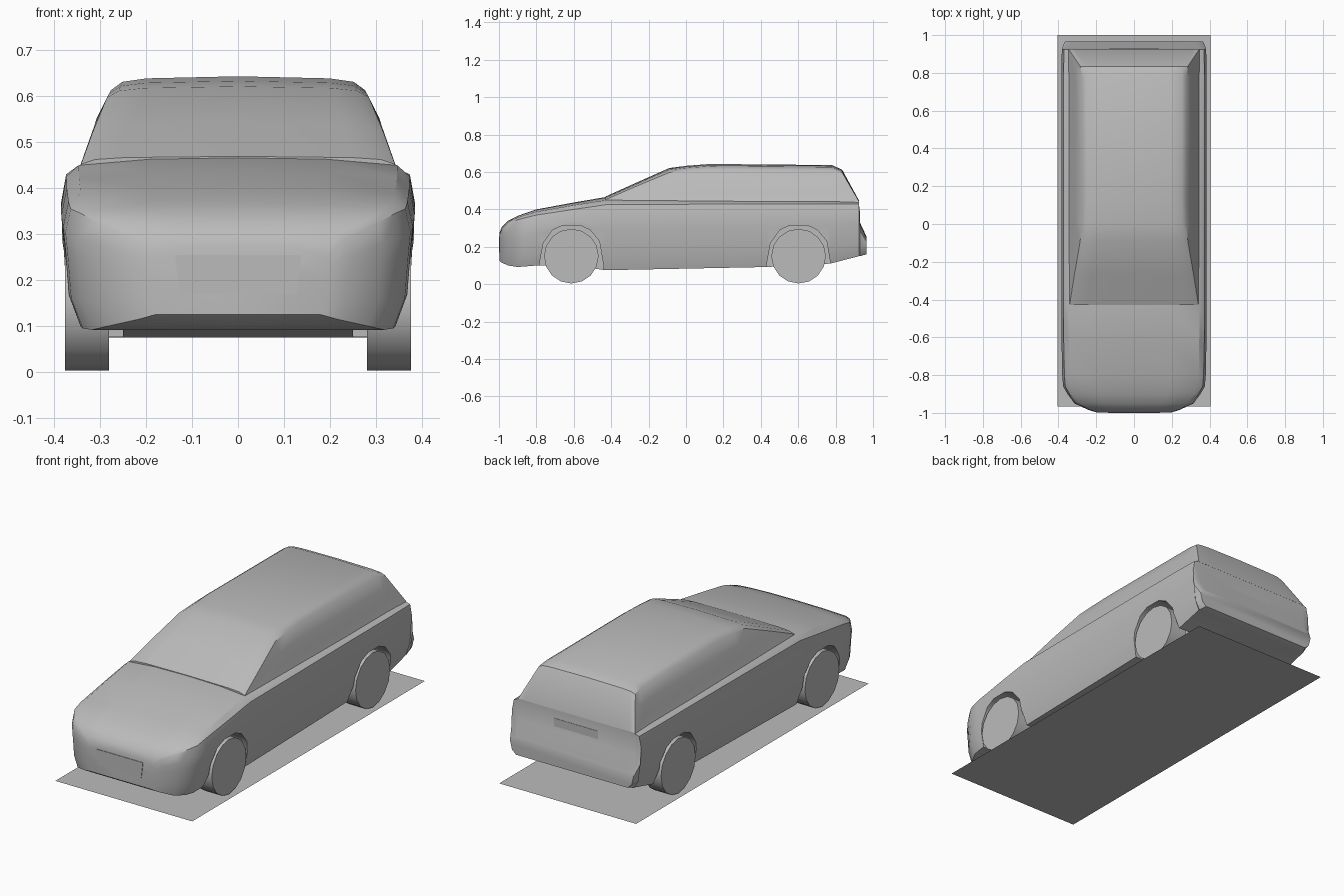
import bpy, bmesh, math

cube = bpy.data.objects.get("Cube")
if cube:
    bpy.data.objects.remove(cube, do_unlink=True)

# One plain grey for everything
GREY = (0.5, 0.5, 0.5, 1)
paint = bpy.data.materials.new("plain_grey")
paint.use_nodes = True
paint.diffuse_color = GREY
paint.node_tree.nodes["Principled BSDF"].inputs["Base Color"].default_value = GREY


def make(name, bm):
    bmesh.ops.recalc_face_normals(bm, faces=bm.faces)
    mesh = bpy.data.meshes.new(name)
    bm.to_mesh(mesh)
    bm.free()
    obj = bpy.data.objects.new(name, mesh)
    bpy.context.collection.objects.link(obj)
    mesh.materials.append(paint)
    return obj


def activate(obj):
    bpy.ops.object.select_all(action='DESELECT')
    obj.select_set(True)
    bpy.context.view_layer.objects.active = obj


def smooth(obj, angle=32):
    activate(obj)
    bpy.ops.object.shade_smooth_by_angle(angle=math.radians(angle))


def loft(name, rings):
    """Skin closed rings of 3D points and cap both ends."""
    bm = bmesh.new()
    loops = [[bm.verts.new(p) for p in ring] for ring in rings]
    n = len(loops[0])
    for a, b in zip(loops, loops[1:]):
        for i in range(n):
            j = (i + 1) % n
            bm.faces.new((a[i], a[j], b[j], b[i]))
    bm.faces.new(loops[0])
    bm.faces.new(loops[-1][::-1])
    return make(name, bm)


def mirrored(y, half):
    """Full ring from a half section running bottom centre to top centre."""
    right = [(x, y, z) for x, z in half]
    return right + [(-x, y, z) for x, z in half[-2:0:-1]]


def body_section(y, zb, zs, zt, w):
    side = [(.9, 0), (.967, .25), (.988, .63), (1, .8), (.97, 1)]
    top = [(.9, .6), (.5, .92), (0, 1)]
    half = [(0, zb)]
    half += [(w * k, zb + (zs - zb) * t) for k, t in side]
    half += [(w * k, zs + (zt - zs) * t) for k, t in top]
    return mirrored(y, half)


def cabin_width(z):
    pts = [(.43, .35), (.455, .34), (.5, .322), (.56, .305), (.615, .275)]
    for (z0, x0), (z1, x1) in zip(pts, pts[1:]):
        if z <= z1:
            return x0 + (x1 - x0) * (z - z0) / (z1 - z0)
    return pts[-1][1]


def cabin_section(y, edge, zt):
    base = .435
    half = [(0, base)]
    for t in (0, .3, .65, 1):
        z = base + (edge - base) * t
        half.append((cabin_width(z), z))
    w = cabin_width(edge)
    half += [(w * k, edge + (zt - edge) * t)
             for k, t in ((.91, .6), (.72, .85), (0, 1))]
    return mirrored(y, half)


# Lower body: y, underside, shoulder, centre top, half width
body = loft("lower_body", [body_section(*s) for s in (
    (-.997, .125, .25, .275, .2),
    (-.985, .115, .29, .305, .24),
    (-.95, .10, .325, .34, .315),
    (-.9, .092, .345, .365, .352),
    (-.86, .095, .355, .38, .375),
    (-.8, .1, .37, .4, .38),
    (-.6, .1, .4, .437, .384),
    (-.43, .075, .425, .466, .385),
    (.43, .092, .43, .45, .385),
    (.77, .11, .43, .45, .385),
    (.925, .15, .43, .445, .382),
    (.93, .15, .32, .33, .382),
    (.965, .16, .245, .255, .366))])

# Wheel arches cut into the body
ARCH = [(-.172, 0), (-.172, .1), (-.15, .22), (-.1, .29), (-.045, .315),
        (.045, .315), (.1, .29), (.15, .23), (.172, .1), (.172, 0)]
AXLES = (-.613, .602)
for side in (-1, 1):
    for axle in AXLES:
        cutter = loft("arch_cutter", [[(side * x, axle + y, z) for y, z in ARCH]
                                      for x in (.25, .5)])
        cutter.hide_render = True
        mod = body.modifiers.new("arch", 'BOOLEAN')
        mod.operation = 'DIFFERENCE'
        mod.solver = 'EXACT'
        mod.object = cutter
        activate(body)
        bpy.ops.object.modifier_apply(modifier=mod.name)
        bpy.data.objects.remove(cutter, do_unlink=True)
smooth(body)

# Cabin: y, roof edge height, roof centre height
cabin = loft("cabin", [cabin_section(*s) for s in (
    (-.43, .452, .469),
    (-.27, .522, .541),
    (-.09, .597, .621),
    (.0, .605, .633),
    (.13, .613, .643),
    (.78, .61, .637),
    (.835, .597, .612),
    (.926, .441, .446))])
smooth(cabin)

# Wheels
for side, lr in ((-1, "right"), (1, "left")):
    for axle, fr in zip(AXLES, ("front", "rear")):
        ring = [(axle + .146 * math.sin(a), .15 + .146 * math.cos(a))
                for a in (math.tau * i / 16 for i in range(16))]
        wheel = loft(f"{fr}_{lr}_wheel",
                     [[(side * x, y, z) for y, z in ring] for x in (.28, .376)])
        smooth(wheel)


def plate(name, y0, y1, outline):
    loft(name, [[(x, y, z) for x, z in outline] for y in (y0, y1)])


# Thin front and rear panels
plate("grille_panel", -1.0, -.994,
      [(-.127, .17), (.127, .17), (.137, .255), (-.137, .255)])
plate("number_panel", .922, .929,
      [(-.13, .335), (.13, .335), (.13, .395), (-.13, .395)])

# Flat sheet beneath the car
bm = bmesh.new()
bm.faces.new([bm.verts.new(p) for p in
              ((-.405, -.965, 0), (.405, -.965, 0), (.405, 1, 0), (-.405, 1, 0))])
make("base_sheet", bm)
